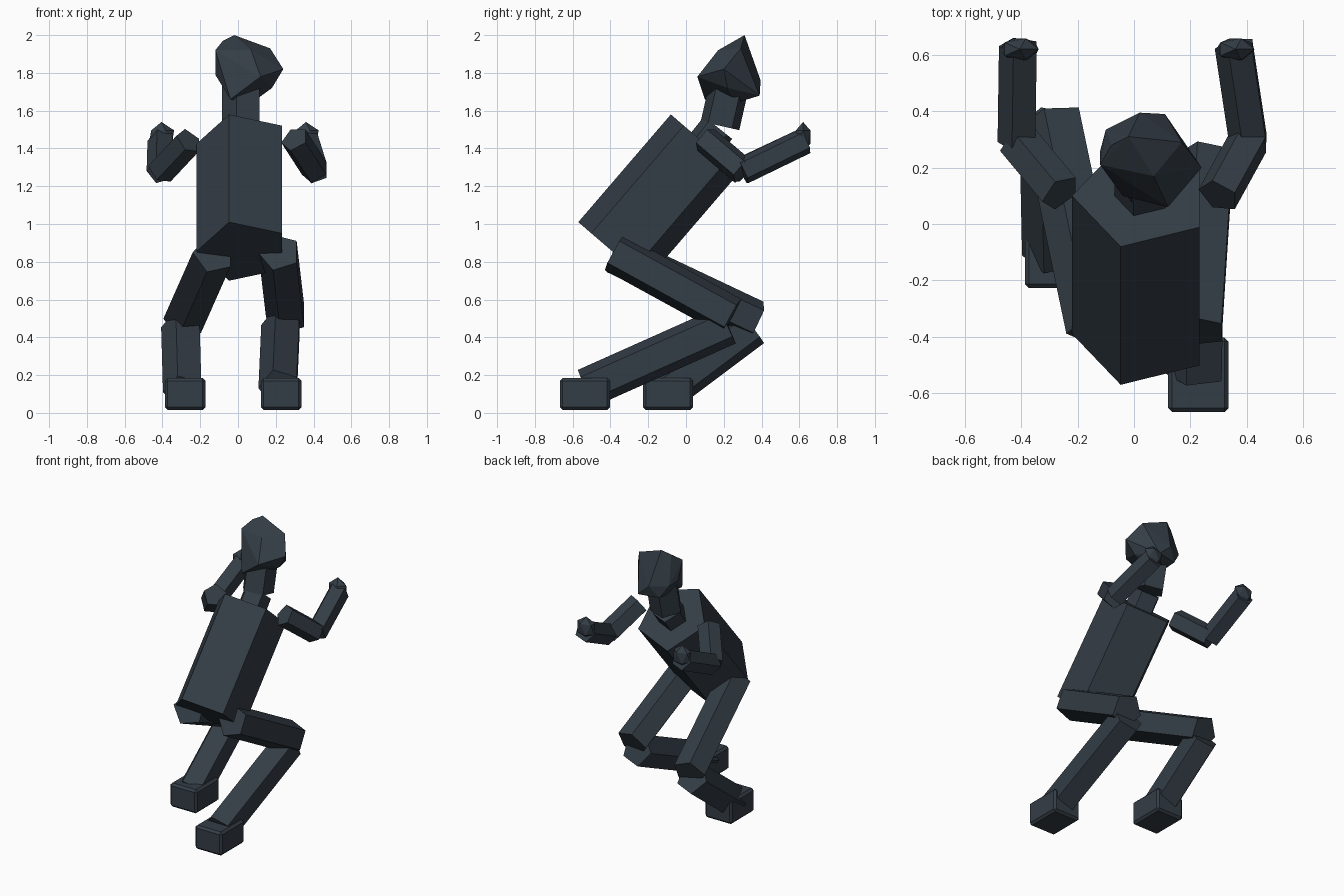
import bpy, bmesh, math
from mathutils import Vector, Matrix

cube = bpy.data.objects.get("Cube")
if cube:
    bpy.data.objects.remove(cube, do_unlink=True)

# Single slate colour
slate = bpy.data.materials.new("dark_slate")
slate.use_nodes = True
colour = (0.034, 0.047, 0.061, 1)
slate.diffuse_color = colour
bsdf = slate.node_tree.nodes["Principled BSDF"]
bsdf.inputs["Base Color"].default_value = colour
bsdf.inputs["Roughness"].default_value = 0.8


def finish(name, bm):
    bmesh.ops.recalc_face_normals(bm, faces=bm.faces)
    mesh = bpy.data.meshes.new(name)
    bm.to_mesh(mesh)
    bm.free()
    mesh.materials.append(slate)
    obj = bpy.data.objects.new(name, mesh)
    bpy.context.collection.objects.link(obj)
    return obj


def limb(name, start, end, radius):
    """Five-sided prism between two joints, one corner turned to -x."""
    start, end = Vector(start), Vector(end)
    axis = (end - start).normalized()
    across = Vector((1, 0, 0))
    across = (across - axis * across.dot(axis)).normalized()
    depth = axis.cross(across)
    bm = bmesh.new()
    rings = []
    for joint in (start, end):
        ring = []
        for i in range(5):
            a = math.pi + i * math.tau / 5
            ring.append(bm.verts.new(joint + radius * (across * math.cos(a) + depth * math.sin(a))))
        rings.append(ring)
    low, high = rings
    bm.faces.new(low[::-1])
    bm.faces.new(high)
    for i in range(5):
        j = (i + 1) % 5
        bm.faces.new((low[i], low[j], high[j], high[i]))
    return finish(name, bm)


def foot(name, x, y):
    bm = bmesh.new()
    bmesh.ops.create_cube(bm, size=1, matrix=Matrix.Translation((x, y, 0.1)) @ Matrix.Diagonal((0.215, 0.265, 0.17, 1)))
    bmesh.ops.bevel(bm, geom=bm.edges[:], offset=0.015, segments=1, affect='EDGES')
    return finish(name, bm)


def hand(name, centre):
    bm = bmesh.new()
    bmesh.ops.create_icosphere(bm, subdivisions=1, radius=1,
                               matrix=Matrix.Translation(centre) @ Matrix.Diagonal((0.075, 0.045, 0.08, 1)))
    return finish(name, bm)


# Body
limb("torso", (0.03, -0.39, 0.855), (0.03, 0.10, 1.425), 0.25)
limb("neck_base", (0.03, 0.09, 1.41), (0.03, 0.17, 1.51), 0.1)
limb("neck", (0.025, 0.18, 1.52), (0.025, 0.23, 1.74), 0.11)

# Faceted head
bm = bmesh.new()
for p in [(-0.02, 0.31, 2.0), (-0.08, 0.28, 1.97), (-0.12, 0.21, 1.92),
          (0.17, 0.29, 1.93), (0.24, 0.2, 1.82), (0.07, 0.17, 1.92),
          (0.12, 0.06, 1.78), (-0.04, 0.10, 1.66), (0.02, 0.395, 1.76),
          (0.11, 0.39, 1.68), (0.07, 0.26, 1.64), (-0.1, 0.335, 1.77),
          (-0.12, 0.26, 1.79), (0.18, 0.22, 1.72), (-0.04, 0.36, 1.68)]:
    bm.verts.new(p)
hull = bmesh.ops.convex_hull(bm, input=bm.verts[:])
spare = [v for v in bm.verts if not v.link_faces]
bmesh.ops.delete(bm, geom=spare, context='VERTS')
finish("head", bm)

# Arms: shoulder, elbow, wrist
arms = {"left": ((0.30, 0.10, 1.45), (0.41, 0.30, 1.28), (0.36, 0.63, 1.44)),
        "right": ((-0.26, 0.11, 1.44), (-0.41, 0.29, 1.28), (-0.405, 0.63, 1.44))}
for side, (shoulder, elbow, wrist) in arms.items():
    limb(side + "_upper_arm", shoulder, elbow, 0.077)
    limb(side + "_forearm", elbow, wrist, 0.074)
    hand(side + "_hand", Vector(wrist) + Vector((0, -0.01, 0.02)))

# Legs: hip, thigh end, shin top, ankle, foot y
legs = {"left": ((0.22, -0.38, 0.85), (0.26, 0.24, 0.51), (0.235, 0.22, 0.465), (0.22, -0.53, 0.13), -0.535),
        "right": ((-0.13, -0.37, 0.84), (-0.285, 0.37, 0.49), (-0.295, 0.35, 0.455), (-0.285, -0.11, 0.11), -0.095)}
for side, (hip, knee, shin_top, ankle, foot_y) in legs.items():
    limb(side + "_thigh", hip, knee, 0.112)
    limb(side + "_shin", ankle, shin_top, 0.112)
    foot(side + "_foot", math.copysign(0.228 if side == "left" else 0.28, ankle[0]), foot_y)
